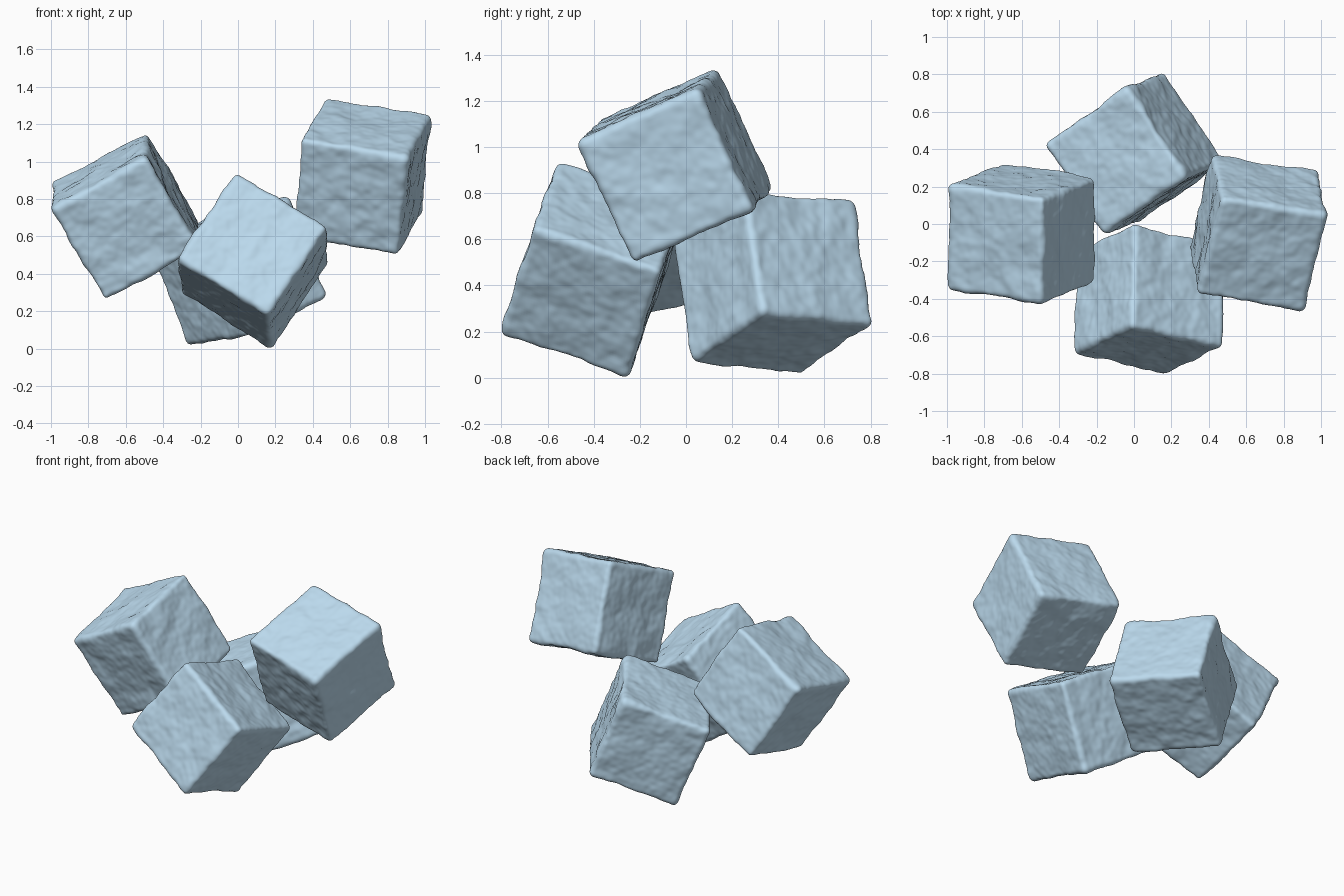
import bpy, bmesh
from mathutils import Vector, Matrix, noise

if "Cube" in bpy.data.objects:
    bpy.data.objects.remove(bpy.data.objects["Cube"])

HALF, ROUND, CUTS = 0.292, 0.03, 55

ice = bpy.data.materials.new("pale_ice")
ice.diffuse_color = (0.50, 0.70, 0.85, 1)
ice.use_nodes = True
ice.node_tree.nodes["Principled BSDF"].inputs["Base Color"].default_value = ice.diffuse_color


def rough_block(name, centre, a, b, seed):
    """Rounded, chipped cube whose edges follow directions a and b."""
    ax = Vector(a).normalized()
    ay = Vector(b)
    ay = (ay - ax * ay.dot(ax)).normalized()
    rot = Matrix((ax, ay, ax.cross(ay))).transposed()

    bm = bmesh.new()
    bmesh.ops.create_cube(bm, size=2 * HALF)
    bmesh.ops.subdivide_edges(bm, edges=bm.edges[:], cuts=CUTS, use_grid_fill=True)
    inner = HALF - ROUND
    shift = Vector((seed * 7.3, seed * 3.1, seed * 5.7))
    for v in bm.verts:
        # round the edges
        core = Vector([max(-inner, min(inner, c)) for c in v.co])
        n = (v.co - core).normalized()
        p = core + n * ROUND
        # broad dents plus fine chipping
        d = 0.012 * noise.noise(p * 5 + shift)
        d += 0.006 * noise.noise(p * 13 + shift)
        d += 0.003 * noise.noise(p * 28 + shift)
        v.co = p + n * d
    bmesh.ops.recalc_face_normals(bm, faces=bm.faces[:])
    for f in bm.faces:
        f.smooth = True

    mesh = bpy.data.meshes.new(name)
    bm.to_mesh(mesh)
    bm.free()
    mesh.materials.append(ice)
    ob = bpy.data.objects.new(name, mesh)
    ob.matrix_world = Matrix.Translation(centre) @ rot.to_4x4()
    bpy.context.collection.objects.link(ob)


# four tumbled blocks: centre and two edge directions each
rough_block("left_block", (-0.60, -0.05, 0.708), (-0.51, 0.08, -0.28), (0.0, 0.55, 0.13), 1)
rough_block("right_block", (0.662, -0.045, 0.92), (-0.53, 0.09, 0.09), (-0.09, -0.50, -0.22), 2)
rough_block("front_block", (0.082, -0.402, 0.47), (0.48, -0.11, -0.29), (0.0, 0.54, -0.17), 3)
rough_block("back_block", (0.0, 0.378, 0.415), (0.20, 0.08, -0.53), (0.29, -0.44, 0.043), 4)
